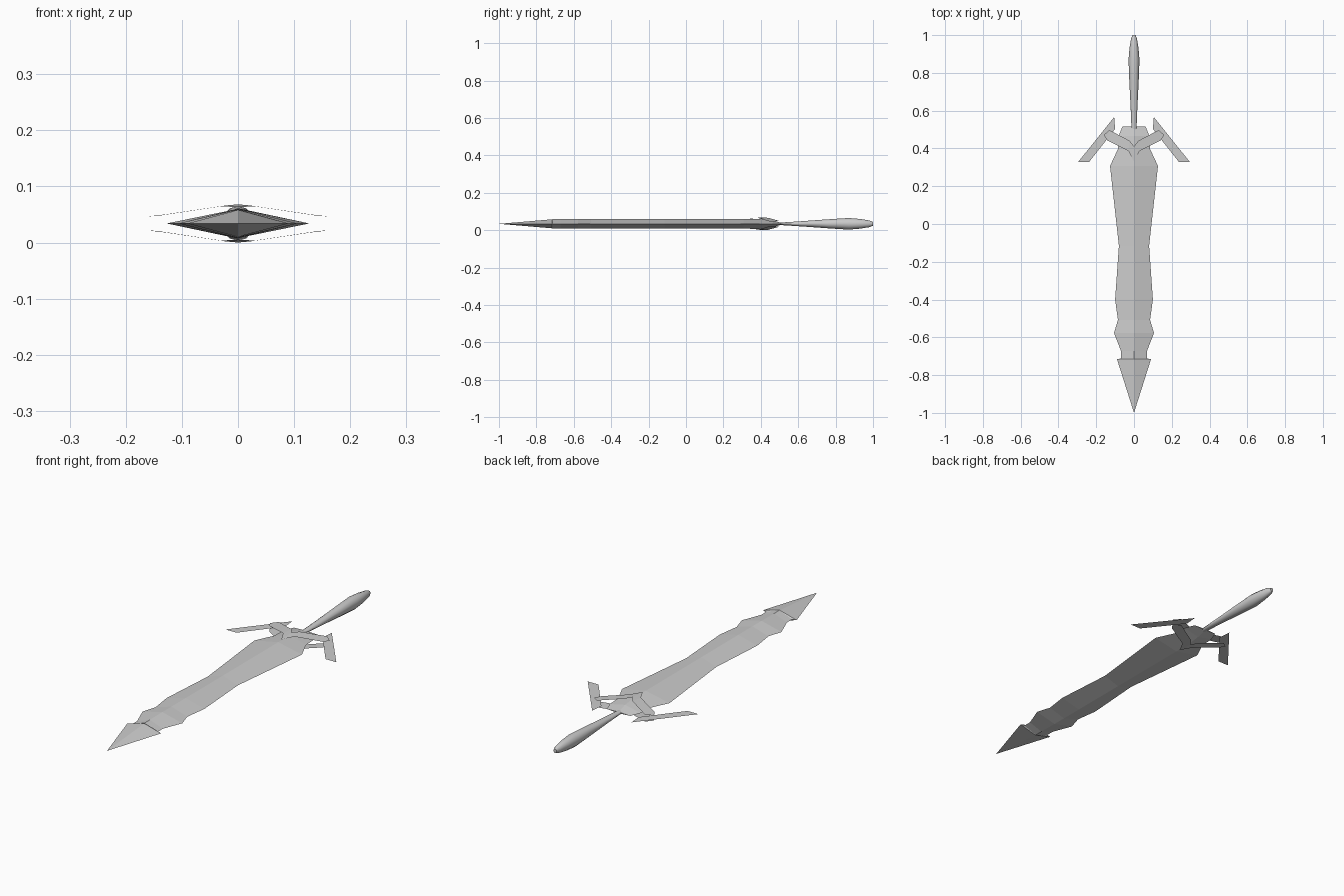
import bpy, bmesh, math

if "Cube" in bpy.data.objects:
    bpy.data.objects.remove(bpy.data.objects["Cube"])

ZC = 0.034  # height of the sword's middle plane

steel = bpy.data.materials.new("steel_grey")
steel.use_nodes = True
steel.diffuse_color = (0.6, 0.6, 0.6, 1)
steel.node_tree.nodes["Principled BSDF"].inputs["Base Color"].default_value = (0.6, 0.6, 0.6, 1)


def make_object(name, bm):
    mesh = bpy.data.meshes.new(name)
    bm.to_mesh(mesh)
    bm.free()
    mesh.materials.append(steel)
    obj = bpy.data.objects.new(name, mesh)
    bpy.context.collection.objects.link(obj)
    return obj


def loft(name, stations, sides):
    """Join rings given as (y, half width, half height) along y."""
    bm = bmesh.new()
    rings = []
    for y, w, h in stations:
        rings.append([bm.verts.new((w * math.cos(math.tau * i / sides), y,
                                    ZC + h * math.sin(math.tau * i / sides)))
                      for i in range(sides)])
    for a, b in zip(rings, rings[1:]):
        for i in range(sides):
            j = (i + 1) % sides
            bm.faces.new((a[i], a[j], b[j], b[i]))
    bm.faces.new(rings[0])
    bm.faces.new(rings[-1])
    bmesh.ops.remove_doubles(bm, verts=bm.verts, dist=1e-5)
    bmesh.ops.recalc_face_normals(bm, faces=bm.faces)
    return make_object(name, bm)


def sheet(name, points, faces, up):
    """Thin sheet whose faces look up or down."""
    bm = bmesh.new()
    verts = [bm.verts.new(p) for p in points]
    for f in faces:
        face = bm.faces.new([verts[i] for i in f])
        face.normal_update()
        if (face.normal.z > 0) != up:
            face.normal_flip()
    return make_object(name, bm)


# Blade: diamond section with a waist, notches and a barbed point
loft("blade", [
    (-1.0, 0.0, 0.0), (-0.716, 0.09, 0.024), (-0.712, 0.069, 0.025),
    (-0.672, 0.069, 0.025), (-0.577, 0.106, 0.026), (-0.508, 0.085, 0.026),
    (-0.40, 0.10, 0.026), (-0.116, 0.08, 0.026), (0.307, 0.127, 0.026),
    (0.397, 0.085, 0.027), (0.465, 0.082, 0.018), (0.515, 0.062, 0.003)], 4)

# Handle: round grip swelling toward the pommel
handle = loft("handle", [
    (0.495, 0.013, 0.006), (0.62, 0.018, 0.014), (0.76, 0.025, 0.024),
    (0.87, 0.029, 0.031), (0.93, 0.024, 0.026), (0.98, 0.016, 0.018),
    (1.0, 0.008, 0.010)], 12)
bpy.context.view_layer.objects.active = handle
handle.select_set(True)
bpy.ops.object.shade_smooth_by_angle(angle=math.radians(40))
handle.select_set(False)

for side, sx in (("left", 1), ("right", -1)):
    # Guard wing: flat slanted plate in the middle plane
    wing = [(0.105, 0.566), (0.296, 0.328), (0.238, 0.328), (0.10, 0.503)]
    sheet(f"guard_wing_{side}", [(sx * x, y, ZC) for x, y in wing], [(0, 1, 2, 3)], True)

    # Guard arms: sloping plates above and below the blade, holding the wing
    arm = [(0.0, 0.33, 0.029), (0.0, 0.41, 0.034), (0.022, 0.44, 0.032),
           (0.03, 0.387, 0.0305), (0.13, 0.497, 0.016), (0.16, 0.472, 0.0125),
           (0.143, 0.444, 0.0135)]
    for level, sz in (("top", 1), ("bottom", -1)):
        sheet(f"guard_arm_{level}_{side}",
              [(sx * x, y, ZC + sz * z) for x, y, z in arm],
              [(0, 3, 2, 1), (3, 6, 4, 2), (6, 5, 4)], sz > 0)
